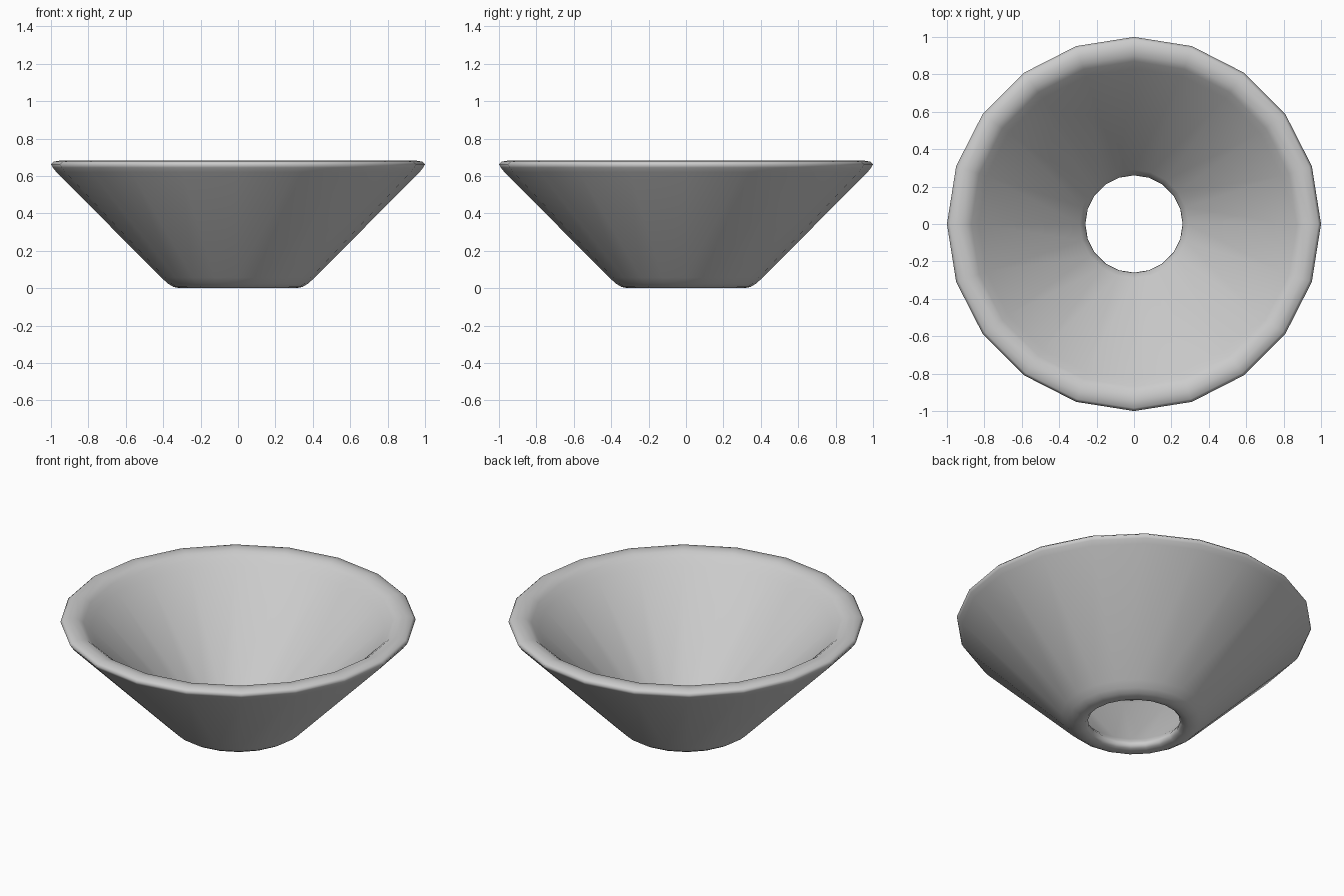
import bpy, bmesh
from math import cos, sin, tau

if "Cube" in bpy.data.objects:
    bpy.data.objects.remove(bpy.data.objects["Cube"])

SIDES = 20

# Closed wall cross-section (radius, height): outer wall up, rim, inner wall down, foot
PROFILE = [
    (0.31, 0.005), (0.345, 0.012), (0.375, 0.03), (0.41, 0.062),
    (0.97, 0.625), (0.99, 0.65), (1.0, 0.668), (0.985, 0.682), (0.945, 0.689),
    (0.90, 0.683), (0.87, 0.66), (0.83, 0.622),
    (0.29, 0.08), (0.265, 0.048), (0.26, 0.027), (0.275, 0.01),
]


def lathe(name, profile, sides):
    bm = bmesh.new()
    rings = [[bm.verts.new((r * cos(tau * i / sides), r * sin(tau * i / sides), z))
              for r, z in profile] for i in range(sides)]
    n = len(profile)
    for i in range(sides):
        a, b = rings[i], rings[(i + 1) % sides]
        for j in range(n):
            k = (j + 1) % n
            bm.faces.new((a[j], b[j], b[k], a[k])).smooth = True
    bmesh.ops.translate(bm, verts=bm.verts, vec=(0, 0, -min(z for _, z in profile)))
    bmesh.ops.recalc_face_normals(bm, faces=bm.faces)
    mesh = bpy.data.meshes.new(name)
    bm.to_mesh(mesh)
    bm.free()
    obj = bpy.data.objects.new(name, mesh)
    bpy.context.collection.objects.link(obj)
    return obj


# Open-bottomed conical bowl
lathe("conical_bowl", PROFILE, SIDES)
